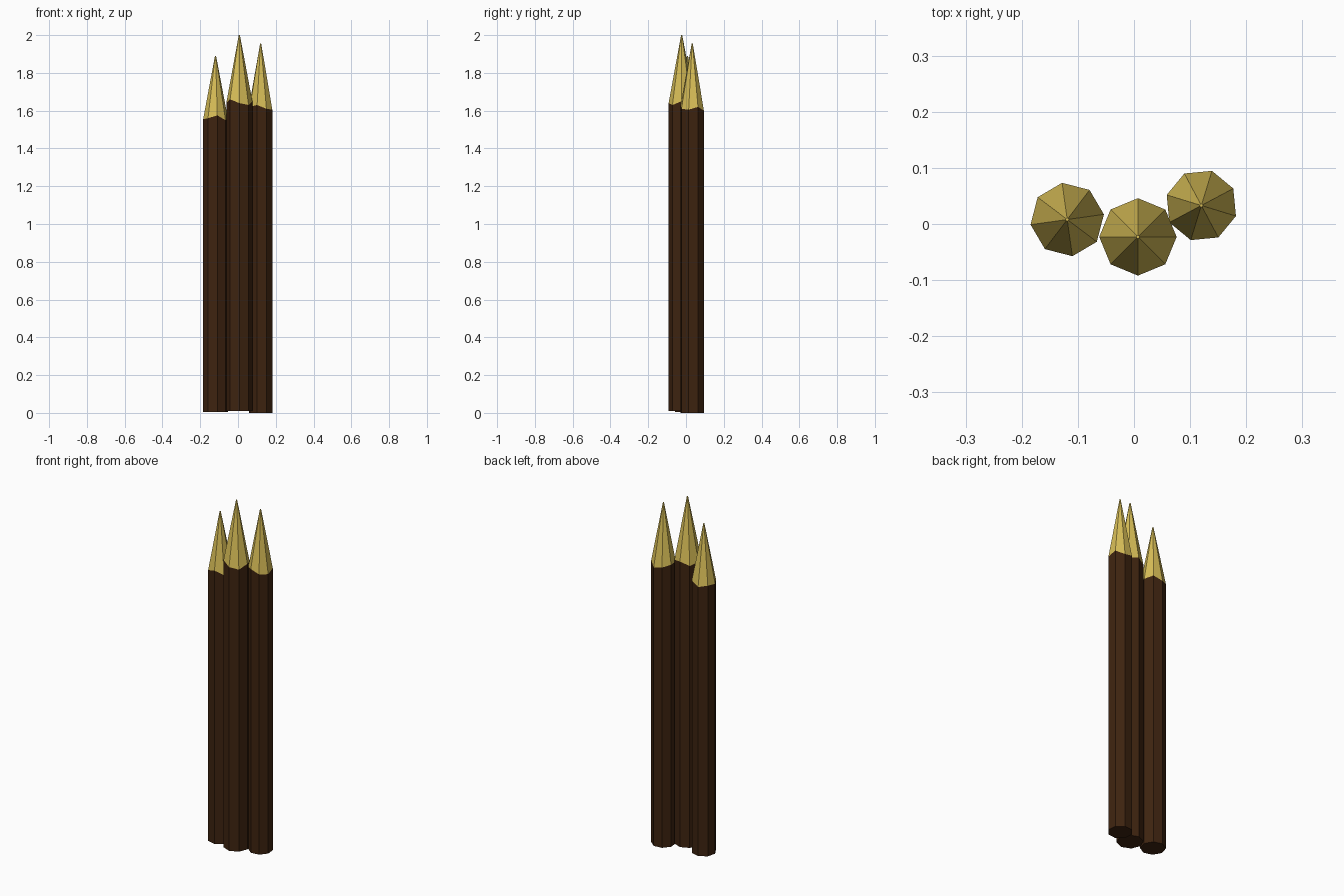
import bpy, bmesh
from math import cos, sin, tau, radians

cube = bpy.data.objects.get("Cube")
if cube:
    bpy.data.objects.remove(cube, do_unlink=True)


def material(name, color):
    m = bpy.data.materials.new(name)
    m.use_nodes = True
    m.diffuse_color = color
    bsdf = m.node_tree.nodes["Principled BSDF"]
    bsdf.inputs["Base Color"].default_value = color
    bsdf.inputs["Roughness"].default_value = 0.9
    return m


BARK = material("dark bark", (0.048, 0.017, 0.005, 1))
WOOD = material("cut wood", (0.68, 0.51, 0.095, 1))
SIDES = 8


def stake(name, x, y, radius, turn, base, tip, rim):
    """Eight-sided post with an uneven cut rim and a sharpened point."""
    bm = bmesh.new()

    def ring(r, heights):
        return [bm.verts.new((r * cos(radians(turn) + tau * i / SIDES),
                              r * sin(radians(turn) + tau * i / SIDES), h))
                for i, h in enumerate(heights)]

    rings = [ring(radius, [base] * SIDES), ring(radius, rim),
             ring(0.003, [tip] * SIDES)]
    bm.faces.new(rings[0][::-1])
    bm.faces.new(rings[2]).material_index = 1
    for level in range(2):
        low, high = rings[level], rings[level + 1]
        for i in range(SIDES):
            j = (i + 1) % SIDES
            face = bm.faces.new((low[i], low[j], high[j], high[i]))
            face.material_index = level
    mesh = bpy.data.meshes.new(name)
    bm.to_mesh(mesh)
    bm.free()
    mesh.materials.append(BARK)
    mesh.materials.append(WOOD)
    obj = bpy.data.objects.new(name, mesh)
    obj.location = (x, y, 0)
    bpy.context.collection.objects.link(obj)


# Rim heights run counter-clockwise from the +x side
stake("middle_stake", 0.007, -0.023, 0.069, 0, 0.01, 2.0,
      [1.65, 1.64, 1.65, 1.63, 1.64, 1.66, 1.64, 1.63])
stake("right_stake", -0.119, 0.008, 0.066, 8, 0.005, 1.89,
      [1.56, 1.57, 1.55, 1.56, 1.555, 1.56, 1.575, 1.55])
stake("left_stake", 0.12, 0.033, 0.0645, -17, 0.0, 1.955,
      [1.605, 1.62, 1.60, 1.61, 1.62, 1.62, 1.63, 1.61])
